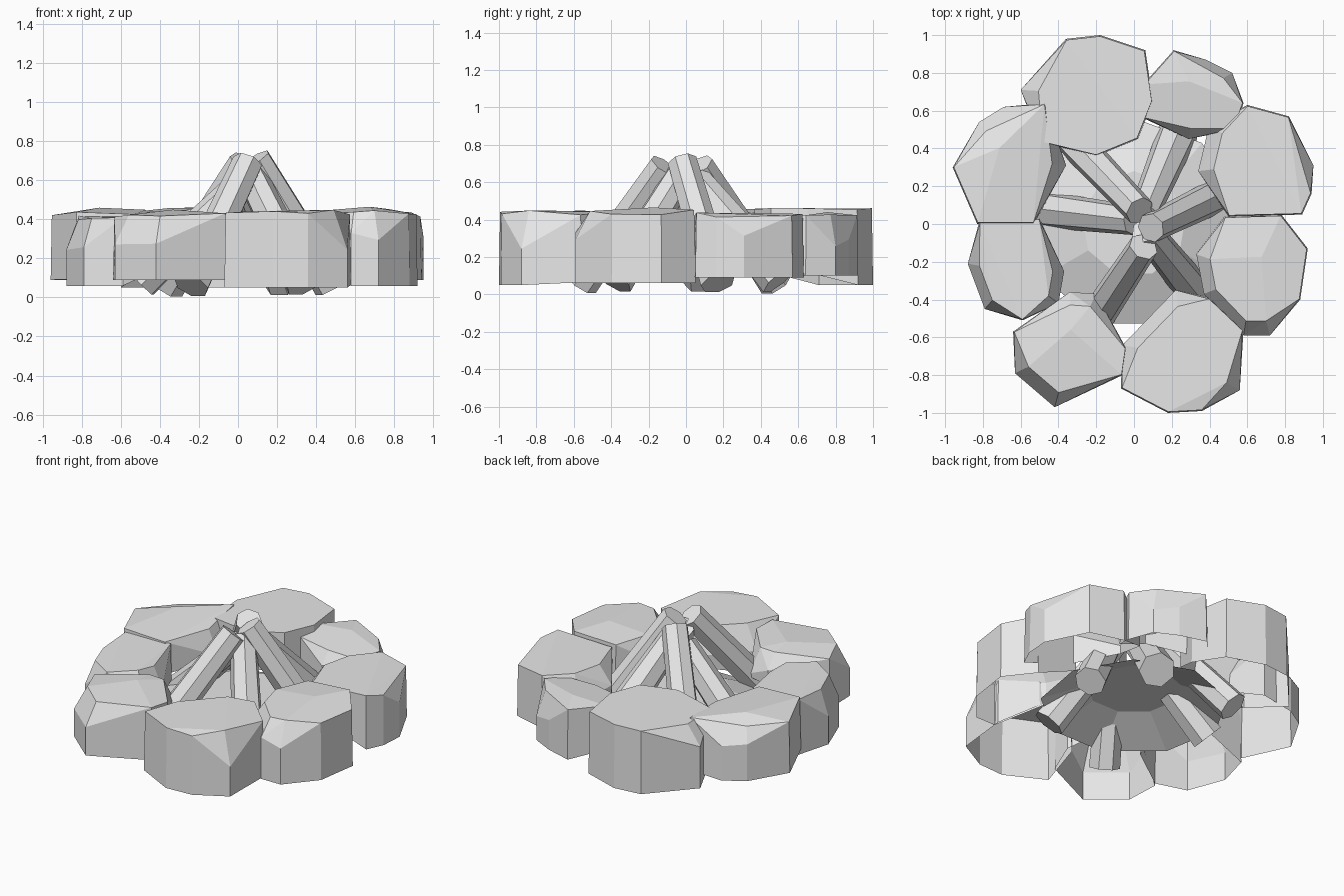
import bpy
import bmesh
import math
import random
from mathutils import Vector

random.seed(4)

default_cube = bpy.data.objects.get("Cube")
if default_cube:
    bpy.data.objects.remove(default_cube, do_unlink=True)

# One plain grey for everything
grey = bpy.data.materials.new("plain_grey")
grey.use_nodes = True
grey.diffuse_color = (0.8, 0.8, 0.8, 1)
grey.node_tree.nodes["Principled BSDF"].inputs["Base Color"].default_value = (0.8, 0.8, 0.8, 1)


def finish(bm, name):
    """Turn a bmesh into a flat-shaded grey object."""
    mesh = bpy.data.meshes.new(name)
    bm.to_mesh(mesh)
    bm.free()
    mesh.materials.append(grey)
    obj = bpy.data.objects.new(name, mesh)
    bpy.context.collection.objects.link(obj)
    return obj


def rock(name, outline, bottom, top, chips):
    """Boulder, open below: hull of an upright outline, bevelled towards the chip headings."""
    bm = bmesh.new()
    points = [Vector((x, y, 0)) for x, y in outline]
    centre = sum(points, Vector()) / len(points)
    outward = centre.normalized()
    chip_ways = [Vector((math.cos(math.radians(a)), math.sin(math.radians(a)), 0)) for a in chips]
    for point in points:
        way = (point - centre).normalized()
        lift = 0.17 * max(0, -way.dot(outward))
        bm.verts.new((point.x, point.y, bottom + lift))
        inset = 0.98
        if max(way.dot(chip) for chip in chip_ways) > 0.75:
            inset = 0.76
            bm.verts.new((point.x, point.y, random.uniform(0.24, 0.34)))
        crown = centre.lerp(point, inset)
        bm.verts.new((crown.x, crown.y, top - random.uniform(0, 0.03)))
    # A low peak breaks the crown into two or three slopes
    bm.verts.new(centre.lerp(points[0], 0.3) + Vector((0, 0, top + 0.01)))
    hull = bmesh.ops.convex_hull(bm, input=bm.verts[:])
    spare = {v for v in hull["geom_interior"] + hull["geom_unused"]
             if isinstance(v, bmesh.types.BMVert)}
    bmesh.ops.delete(bm, geom=list(spare), context='VERTS')
    bmesh.ops.recalc_face_normals(bm, faces=bm.faces[:])
    bm.normal_update()
    underside = [f for f in bm.faces if f.normal.z < -0.6]
    bmesh.ops.delete(bm, geom=underside, context='FACES')
    bmesh.ops.dissolve_limit(bm, angle_limit=math.radians(7),
                             verts=bm.verts[:], edges=bm.edges[:])
    return finish(bm, name)


def log(name, foot, tip, foot_radius=0.095, tip_radius=0.08, sides=7):
    """Straight tapered log from its foot to its tip."""
    foot, tip = Vector(foot), Vector(tip)
    axis = tip - foot
    bm = bmesh.new()
    bmesh.ops.create_cone(bm, cap_ends=True, segments=sides, radius1=foot_radius,
                          radius2=tip_radius, depth=axis.length)
    obj = finish(bm, name)
    obj.location = (foot + tip) / 2
    obj.rotation_mode = 'QUATERNION'
    obj.rotation_quaternion = axis.to_track_quat('Z', 'Y')
    return obj


# Ring of boulders around the fire
rock("rock_back_right", [(-.36, .98), (-.18, 1), (.06, .92), (.1, .65), (.02, .45),
                         (-.2, .36), (-.49, .43), (-.6, .71)], 0.05, 0.465, [175])
rock("rock_back_left", [(.21, .92), (.38, .87), (.52, .8), (.58, .64), (.53, .5),
                        (.29, .45), (.05, .56), (.05, .74)], 0.1, 0.43, [35, 265])
rock("rock_left_rear", [(.6, .63), (.82, .57), (.95, .31), (.94, .16), (.89, .05),
                        (.5, .04), (.34, .28), (.4, .53)], 0.09, 0.44, [10, 180])
rock("rock_left_front", [(.78, .05), (.92, -.13), (.88, -.4), (.72, -.59), (.58, -.59),
                         (.37, -.37), (.33, -.16), (.48, .04)], 0.06, 0.455, [195, 285])
rock("rock_front_left", [(.22, -.35), (.4, -.39), (.58, -.56), (.56, -.88), (.36, -.99),
                         (.18, -1), (-.07, -.87), (-.06, -.64)], 0.05, 0.45, [135, 330])
rock("rock_front_right", [(-.34, -.36), (-.2, -.37), (-.04, -.66), (-.06, -.8),
                          (-.42, -.97), (-.63, -.79), (-.64, -.57)], 0.09, 0.44, [80, 230])
rock("rock_right_front", [(-.82, .01), (-.5, .03), (-.37, -.25), (-.4, -.42), (-.59, -.51),
                          (-.79, -.45), (-.88, -.21)], 0.06, 0.42, [0, 190])
rock("rock_right_rear", [(-.82, .54), (-.69, .62), (-.47, .64), (-.36, .31), (-.53, 0),
                         (-.83, 0), (-.96, .3)], 0.09, 0.45, [5, 130])

# Three tall logs leaning together
log("tall_log_front", (-.24, -.56, .062), (.05, -.12, .69))
log("tall_log_left", (.48, .17, .06), (.09, -.02, .71))
log("tall_log_back", (-.36, .48, .062), (.03, .07, .69))

# Shorter logs filling the gaps
log("short_log_right", (-.5, .08, .08), (0, .02, .56), 0.1)
log("short_log_rear", (.24, .5, .08), (.05, .05, .62), 0.11)
log("short_log_corner", (.34, -.38, .07), (.06, -.03, .64), 0.1)

# Low heap of ash under the logs, hollow below
heap = bmesh.new()
bmesh.ops.create_cone(heap, cap_ends=True, segments=9, radius1=0.56, radius2=0.28, depth=0.12)
bmesh.ops.translate(heap, verts=heap.verts[:], vec=(0, 0, 0.2))
heap.normal_update()
heap_floor = [f for f in heap.faces if f.normal.z < -0.9]
bmesh.ops.delete(heap, geom=heap_floor, context='FACES_ONLY')
finish(heap, "ash_heap")
